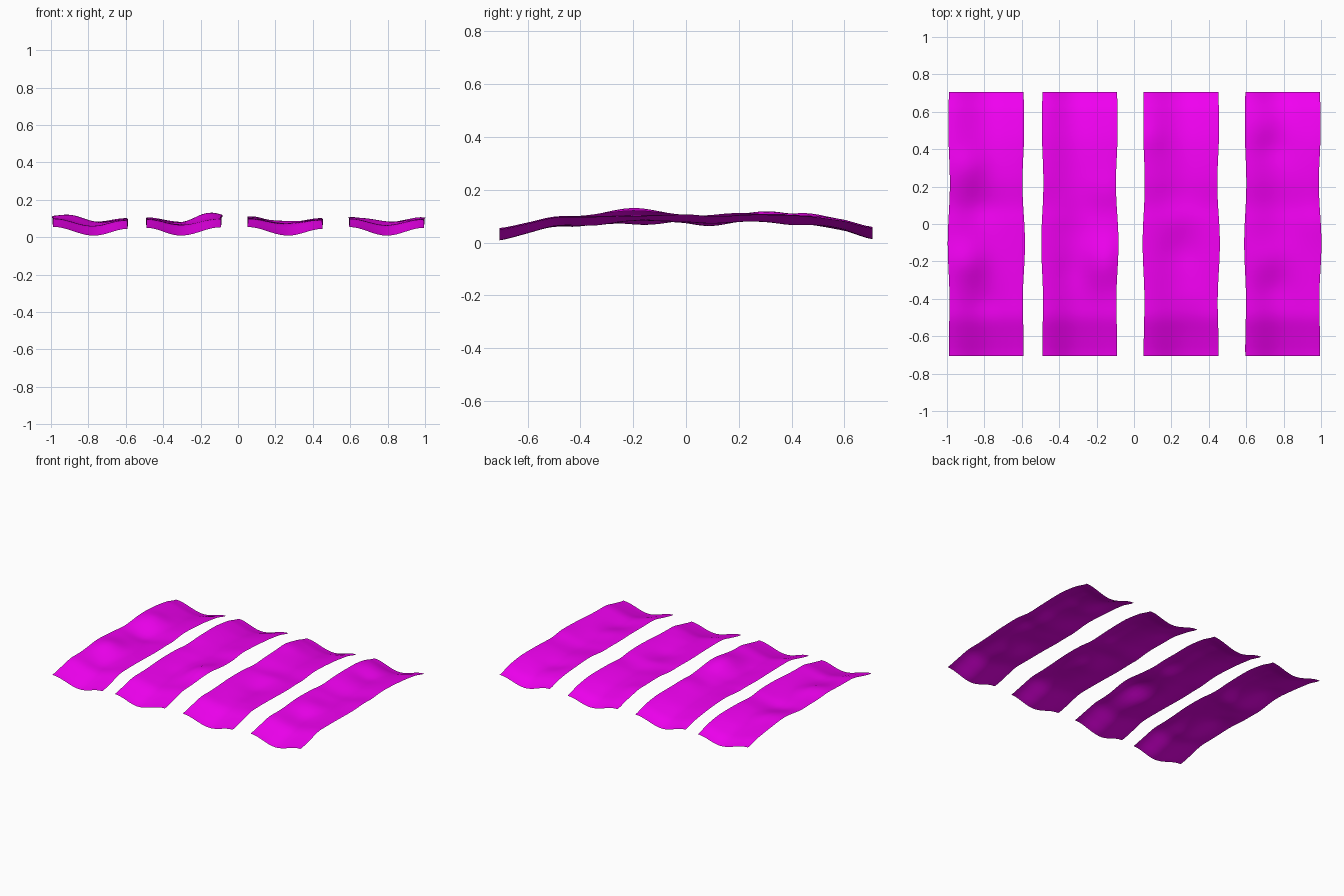
import bpy, bmesh, math

NX, NY = 16, 56
WIDTH, HALF = 0.40, 0.707

mat = bpy.data.materials.new("magenta")
mat.diffuse_color = (0.9, 0.0, 0.9, 1)


def interp(pts, t):
    # smooth interpolation through (position, value) points
    n = len(pts)
    for i in range(n - 1):
        (a, p1), (b, p2) = pts[i], pts[i + 1]
        if t <= b or i == n - 2:
            p0 = pts[max(i - 1, 0)][1]
            p3 = pts[min(i + 2, n - 1)][1]
            u = min(max((t - a) / (b - a), 0), 1)
            return 0.5 * (2 * p1 + (p2 - p0) * u + (2 * p0 - 5 * p1 + 4 * p2 - p3) * u * u
                          + (3 * p1 - p0 - 3 * p2 + p3) * u ** 3)


# height of the strip's centre line along its length
ARCH = [(-0.71, 0.008), (-0.6, 0.035), (-0.5, 0.062), (-0.4, 0.068), (-0.2, 0.076), (0, 0.077),
        (0.1, 0.072), (0.25, 0.08), (0.45, 0.07), (0.6, 0.045), (0.71, 0.012)]


def strip(name, x0, left, right, low, bumps):
    """left/right: edge lift, low: position of the trough (0..1), bumps: (u, y, su, sy, height)"""
    bm = bmesh.new()
    rows = []
    for j in range(NY + 1):
        y = -HALF + 2 * HALF * j / NY
        end = (abs(y) / HALF) ** 2
        row = []
        for i in range(NX + 1):
            u = i / NX
            lift = left if u < low else right
            d = (low - u) / low if u < low else (u - low) / (1 - low)
            z = interp(ARCH, y) + lift * (0.5 - 0.5 * math.cos(math.pi * d)) * (0.55 + 0.45 * end)
            for bu, by, su, sy, h in bumps:
                z += h * math.exp(-((u - bu) / su) ** 2 - ((y - by) / sy) ** 2)
            # gently wavering long edges
            sway = 0.006 * (1 - end) * math.cos(2 * math.pi * (y + 0.45) / 0.68)
            x = x0 + WIDTH * u + sway * (1 - 2.2 * u)
            row.append(bm.verts.new((x, y, z)))
        rows.append(row)
    for j in range(NY):
        for i in range(NX):
            bm.faces.new((rows[j][i], rows[j][i + 1], rows[j + 1][i + 1], rows[j + 1][i]))
    me = bpy.data.meshes.new(name)
    bm.to_mesh(me)
    bm.free()
    for p in me.polygons:
        p.use_smooth = True
    me.materials.append(mat)
    ob = bpy.data.objects.new(name, me)
    bpy.context.collection.objects.link(ob)


# four wavy strips side by side
strip("strip_1", -0.99, 0.047, 0.036, 0.55,
      [(0.28, -0.2, 0.25, 0.11, 0.028), (0.28, 0.31, 0.25, 0.10, 0.020),
       (0.40, 0.08, 0.25, 0.09, -0.012), (0.45, -0.42, 0.25, 0.08, -0.008)])
strip("strip_2", -0.49, 0.042, 0.045, 0.46,
      [(0.80, -0.2, 0.25, 0.14, 0.035), (0.85, 0.15, 0.25, 0.10, 0.012),
       (0.35, 0.10, 0.25, 0.10, 0.010), (0.40, -0.25, 0.20, 0.09, -0.006)])
strip("strip_3", 0.052, 0.046, 0.036, 0.54,
      [(0.50, 0.05, 0.25, 0.09, 0.012), (0.50, -0.15, 0.25, 0.09, -0.010),
       (0.10, 0.47, 0.20, 0.09, 0.010), (0.60, -0.4, 0.25, 0.10, 0.008)])
strip("strip_4", 0.595, 0.046, 0.042, 0.50,
      [(0.35, -0.18, 0.25, 0.09, 0.012), (0.35, -0.35, 0.25, 0.08, -0.008),
       (0.30, 0.55, 0.25, 0.08, 0.010), (0.35, 0.40, 0.25, 0.08, -0.010),
       (0.90, 0.02, 0.20, 0.12, 0.008)])
